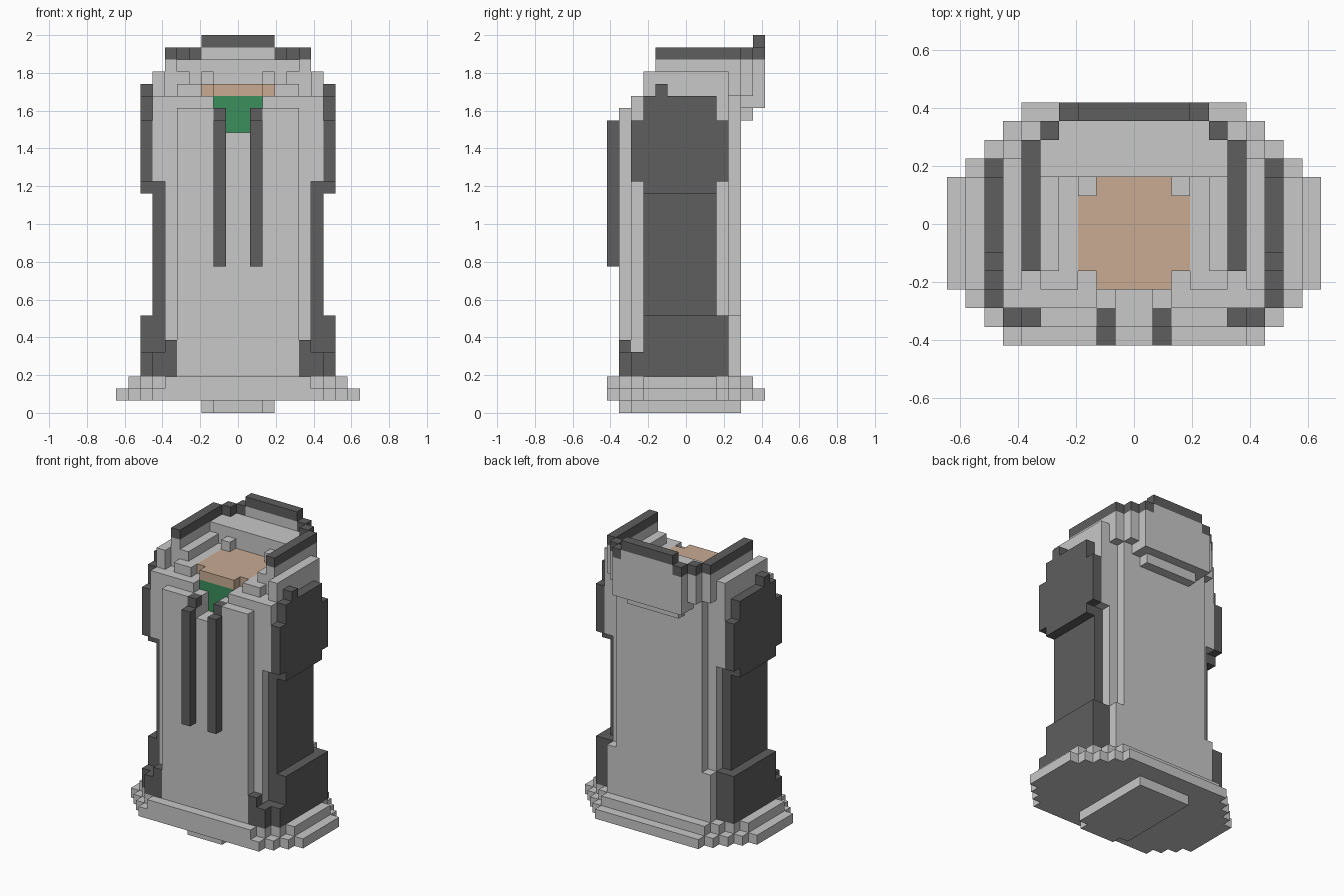
import bpy, bmesh

if "Cube" in bpy.data.objects:
    bpy.data.objects.remove(bpy.data.objects["Cube"])

V = 2 / 31                      # edge length of one block
cells = {}                      # (x, y, z) -> part name


def box(part, x0, x1, y0, y1, z0, z1):
    """Fill (or carve, when part is None) blocks on both sides of x = 0."""
    for x in range(x0, x1):
        for y in range(y0, y1):
            for z in range(z0, z1):
                for k in ((x, y, z), (-x - 1, y, z)):
                    if part:
                        cells[k] = part
                    else:
                        cells.pop(k, None)


# Foot pad and stepped hem
box("foot_pad", 0, 3, 2, 11, 0, 1)
box("foot_pad", 0, 2, 1, 2, 0, 1)
for i in range(4):
    box("hem", 0, 10 - i, 3 - i, 9 + i, 1, 2)
    box("hem", 0, 9 - i, 3 - i, 9 + i, 2, 3)
box("hem", 0, 6, 12, 13, 1, 2)

# Robe body
box("robe", 0, 5, 1, 11, 3, 25)
box("robe", 0, 5, 2, 11, 3, 26)
box("robe", 0, 6, 2, 10, 3, 26)
box("robe", 0, 6, 10, 11, 3, 8)
box("robe", 6, 7, 2, 10, 19, 26)

# Dark side panels, lower trim and sleeves
box("side_panel", 6, 7, 3, 9, 3, 19)
box("lower_trim", 6, 8, 3, 10, 3, 8)
box("lower_trim", 6, 8, 2, 3, 3, 5)
box("lower_trim", 6, 7, 1, 2, 3, 5)
box("lower_trim", 5, 6, 1, 2, 3, 6)
box("sleeve", 7, 8, 2, 10, 19, 24)
box("sleeve", 7, 8, 3, 9, 18, 26)
box("sleeve", 6, 7, 3, 9, 18, 19)
box("sleeve", 7, 8, 4, 5, 26, 27)

# Hood walls, back and stepped corners
box("hood", 6, 7, 3, 10, 26, 28)
box("hood", 5, 6, 4, 11, 26, 29)
box("hood", 4, 5, 4, 12, 26, 28)
box("hood", 3, 4, 3, 10, 26, 27)
box("hood", 4, 5, 3, 4, 26, 27)
box("hood", 0, 4, 9, 12, 25, 29)
box("hood", 4, 5, 9, 12, 26, 29)
box("hood", 2, 3, 8, 9, 26, 28)
box("hood", 0, 3, 11, 12, 24, 25)
box("hood", 0, 4, 12, 13, 25, 29)
box("hood", 0, 3, 12, 13, 29, 30)

# Dark rim of the hood
box("hood_rim", 5, 6, 4, 11, 29, 30)
box("hood_rim", 4, 5, 11, 12, 29, 30)
box("hood_rim", 3, 4, 12, 13, 29, 30)
box("hood_rim", 0, 3, 12, 13, 30, 31)

# Neck opening, green shirt, head and front straps
box(None, 0, 1, 1, 3, 23, 26)
box(None, 0, 2, 1, 3, 25, 26)
box("shirt", 0, 2, 3, 4, 25, 26)
box("shirt", 0, 1, 3, 4, 23, 25)
box("head", 0, 3, 4, 8, 26, 27)
box("head", 0, 2, 3, 9, 26, 27)
box("strap", 1, 2, 0, 1, 12, 24)
box("strap", 1, 2, 1, 2, 24, 25)


def material(name, rgb):
    m = bpy.data.materials.new(name)
    m.diffuse_color = (*rgb, 1)
    m.use_nodes = True
    m.node_tree.nodes["Principled BSDF"].inputs["Base Color"].default_value = m.diffuse_color
    return m


light = material("light_grey", (0.58, 0.58, 0.58))
dark = material("dark_grey", (0.112, 0.112, 0.112))
skin = material("skin", (0.58, 0.41, 0.29))
green = material("green", (0.042, 0.275, 0.107))
colour = {"foot_pad": light, "hem": light, "robe": light, "hood": light,
          "side_panel": dark, "lower_trim": dark, "sleeve": dark,
          "hood_rim": dark, "strap": dark, "head": skin, "shirt": green}


def build(part):
    """Make the outer skin of one part and merge its flat faces."""
    bm = bmesh.new()
    verts = {}

    def vert(p):
        if p not in verts:
            verts[p] = bm.verts.new((p[0] * V, (p[1] - 6.5) * V, p[2] * V))
        return verts[p]

    for cell, name in cells.items():
        if name != part:
            continue
        for axis in range(3):
            b, c = (axis + 1) % 3, (axis + 2) % 3
            for side in (0, 1):
                n = list(cell)
                n[axis] += 2 * side - 1
                if tuple(n) in cells:
                    continue
                quad = []
                for db, dc in ((0, 0), (1, 0), (1, 1), (0, 1)):
                    p = list(cell)
                    p[axis] += side
                    p[b] += db
                    p[c] += dc
                    quad.append(vert(tuple(p)))
                bm.faces.new(quad if side else quad[::-1])
    bmesh.ops.dissolve_limit(bm, angle_limit=0.01, verts=bm.verts, edges=bm.edges)
    mesh = bpy.data.meshes.new(part)
    bm.to_mesh(mesh)
    bm.free()
    mesh.materials.append(colour[part])
    bpy.context.collection.objects.link(bpy.data.objects.new(part, mesh))


for part in colour:
    build(part)
